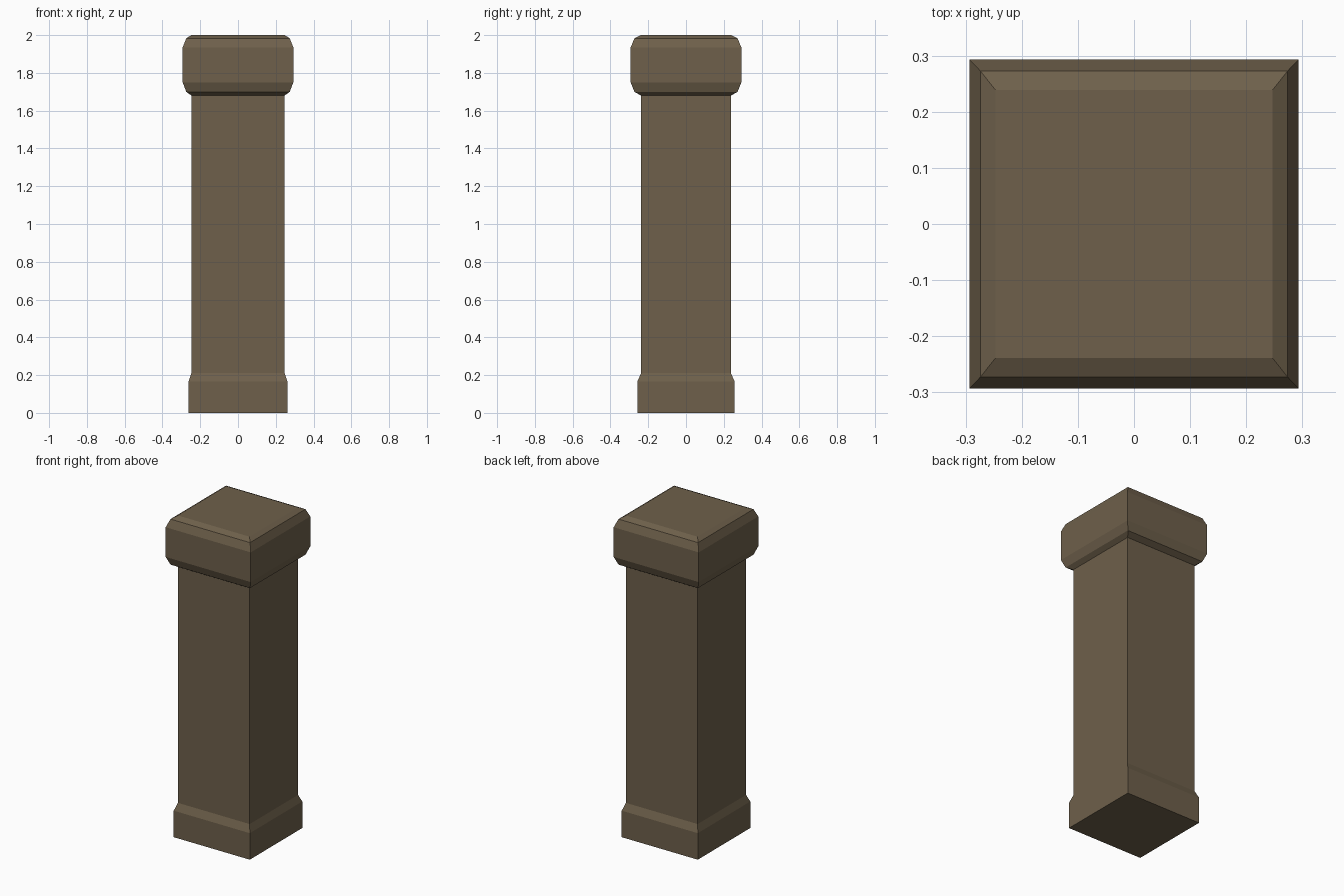
import bpy, bmesh

if "Cube" in bpy.data.objects:
    bpy.data.objects.remove(bpy.data.objects["Cube"])

stone = bpy.data.materials.new("brown_stone")
stone.diffuse_color = (0.156, 0.117, 0.070, 1)
stone.use_nodes = True
stone.node_tree.nodes["Principled BSDF"].inputs["Base Color"].default_value = stone.diffuse_color


def stacked_prism(name, rings):
    """Closed solid through rectangular rings of (half x, half y, z)."""
    bm = bmesh.new()
    loops = [[bm.verts.new((sx * hx, sy * hy, z))
              for sx, sy in ((-1, -1), (1, -1), (1, 1), (-1, 1))]
             for hx, hy, z in rings]
    for a, b in zip(loops, loops[1:]):
        for i in range(4):
            j = (i + 1) % 4
            bm.faces.new((a[i], a[j], b[j], b[i]))
    bm.faces.new(loops[0][::-1])
    bm.faces.new(loops[-1])
    mesh = bpy.data.meshes.new(name)
    bm.to_mesh(mesh)
    bm.free()
    mesh.materials.append(stone)
    obj = bpy.data.objects.new(name, mesh)
    bpy.context.collection.objects.link(obj)
    return obj


# Post: flared foot, chamfer, then straight shaft up to the cap
stacked_prism("post_shaft", [
    (0.262, 0.258, 0.0), (0.262, 0.258, 0.165),
    (0.247, 0.238, 0.21), (0.247, 0.238, 1.68)])

# Cap: square block with two-step rounded edges above and below
stacked_prism("post_cap", [
    (0.247, 0.239, 1.68), (0.274, 0.273, 1.70), (0.293, 0.293, 1.75),
    (0.293, 0.293, 1.935), (0.274, 0.273, 1.983), (0.247, 0.239, 2.0)])
